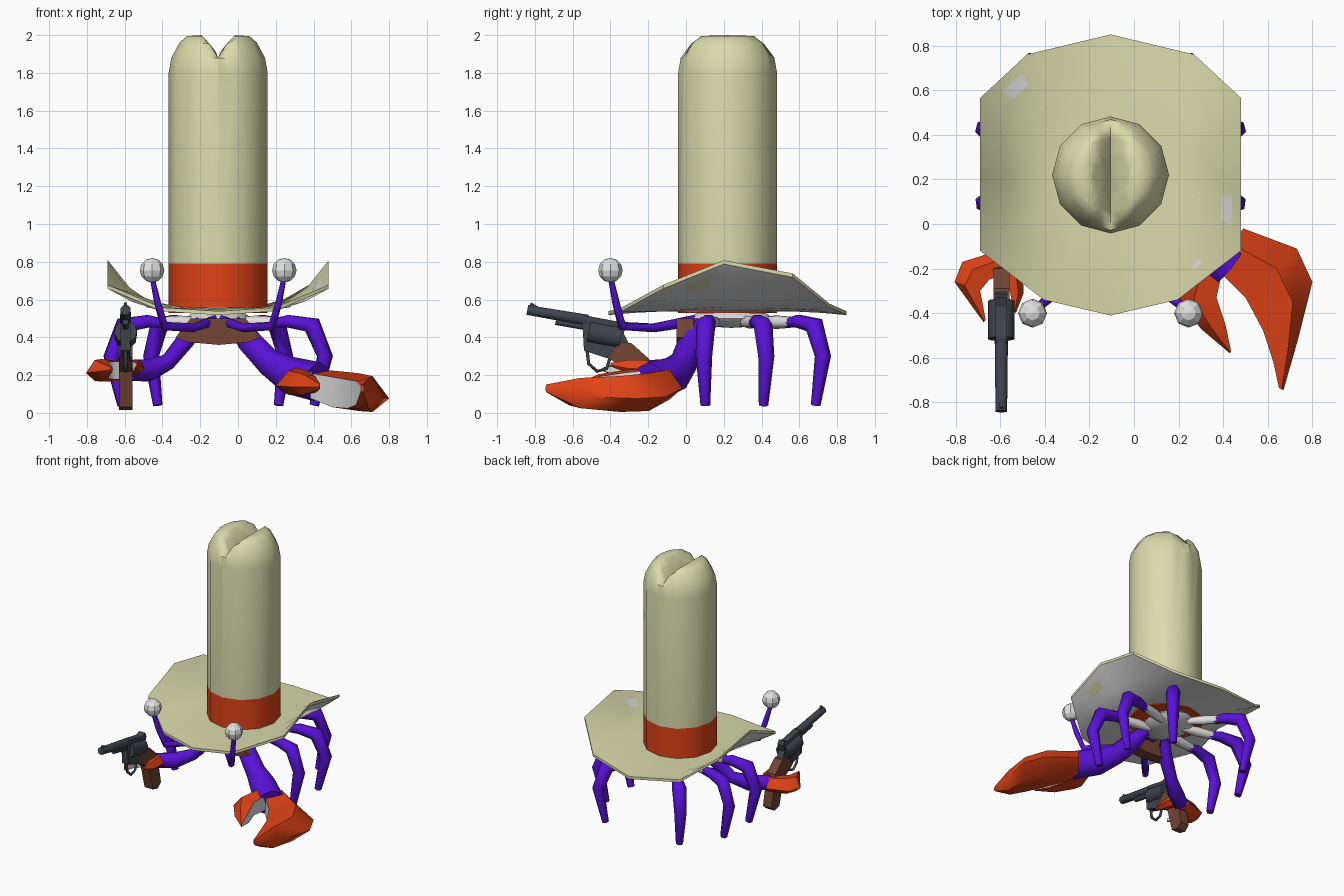
import bpy, bmesh, math
from mathutils import Vector as V

if "Cube" in bpy.data.objects:
    bpy.data.objects.remove(bpy.data.objects["Cube"])

CX, CY = -0.105, 0.22          # hat axis


def material(name, rgb):
    m = bpy.data.materials.new(name)
    m.diffuse_color = (*rgb, 1)
    m.use_nodes = True
    m.node_tree.nodes["Principled BSDF"].inputs["Base Color"].default_value = m.diffuse_color
    return m


CREAM = material("cream felt", (0.70, 0.71, 0.41))
RED = material("orange red", (0.74, 0.055, 0.008))
PURPLE = material("purple shell", (0.10, 0.006, 0.68))
WHITE = material("pale white", (0.75, 0.75, 0.75))
STEEL = material("dark steel", (0.05, 0.058, 0.075))
BROWN = material("brown", (0.17, 0.06, 0.035))


def finish(name, bm, mats, angle=40):
    bmesh.ops.recalc_face_normals(bm, faces=bm.faces)
    me = bpy.data.meshes.new(name)
    for f in bm.faces:
        f.smooth = angle > 0
    bm.to_mesh(me)
    bm.free()
    for m in mats:
        me.materials.append(m)
    if angle:
        me.set_sharp_from_angle(angle=math.radians(angle))
    ob = bpy.data.objects.new(name, me)
    bpy.context.collection.objects.link(ob)
    return ob


def loft(bm, rings, caps=True):
    """Skin a list of closed rings; returns faces grouped by ring position."""
    vs = [[bm.verts.new(p) for p in r] for r in rings]
    n = len(rings[0])
    sides = {i: [] for i in range(n)}
    for a, b in zip(vs, vs[1:]):
        for i in range(n):
            j = (i + 1) % n
            sides[i].append(bm.faces.new((a[i], a[j], b[j], b[i])))
    if caps:
        bm.faces.new(vs[0])
        bm.faces.new(vs[-1])
    return sides


def tube(name, pts, radii, mat, sides=6, angle=65):
    pts = [V(p) for p in pts]
    ref = (pts[-1] - pts[0]).cross(pts[1] - pts[0])
    if ref.length < 1e-4:
        ref = (pts[-1] - pts[0]).orthogonal()
    ref.normalize()
    rings = []
    for i, (p, r) in enumerate(zip(pts, radii)):
        t = (pts[min(i + 1, len(pts) - 1)] - pts[max(i - 1, 0)]).normalized()
        u = t.cross(ref).normalized()
        w = u.cross(t)
        rings.append([p + r * (u * math.cos(a) + w * math.sin(a))
                      for a in (math.tau * (k + 0.5) / sides for k in range(sides))])
    bm = bmesh.new()
    loft(bm, rings)
    return finish(name, bm, [mat], angle)


def prism(name, outline, axis, lo, hi, mat):
    """Extrude a 2D outline along x (outline y,z) or y (outline x,z)."""
    put = (lambda d, a, b: (d, a, b)) if axis == "x" else (lambda d, a, b: (a, d, b))
    bm = bmesh.new()
    loft(bm, [[put(d, *p) for p in outline] for d in (lo, hi)])
    return finish(name, bm, [mat], 0)


def circle(r, z, n=12):
    return [(CX + r * math.sin(math.tau * k / n), CY + r * math.cos(math.tau * k / n), z)
            for k in range(n)]


# Hat crown with band, rounded top and a crease running front to back
bm = bmesh.new()
loft(bm, [circle(*p) for p in ((0.262, 0.53), (0.262, 0.79), (0.262, 1.8), (0.248, 1.88),
                               (0.205, 1.96), (0.165, 1.995), (0.08, 2.0), (0.02, 2.0))])
for dx in (-0.09, -0.045, 0, 0.045, 0.09):
    top = [f for f in bm.faces if f.calc_center_median().z > 1.81]
    geom = set(top) | {e for f in top for e in f.edges} | {v for f in top for v in f.verts}
    bmesh.ops.bisect_plane(bm, geom=list(geom), plane_co=(CX + dx, 0, 0), plane_no=(1, 0, 0))
for v in bm.verts:
    d = abs(v.co.x - CX)
    if d < 0.089:
        v.co.z = min(v.co.z, 1.88 + 0.12 * (d / 0.09) ** 0.7)
for f in bm.faces:
    f.material_index = int(f.calc_center_median().z < 0.79)
finish("hat_crown", bm, [CREAM, RED], 50)

# Brim: flat near the crown, curled up at both sides, pale underneath
half = [(0, 0.85, 0.53), (0.375, 0.76, 0.57), (0.585, 0.565, 0.73), (0.585, 0.2, 0.80),
        (0.585, -0.12, 0.67), (0.30, -0.34, 0.55), (0, -0.41, 0.53)]
edge = [V((CX + x, y, z)) for x, y, z in half]
edge += [V((CX - x, y, z)) for x, y, z in half[-2:0:-1]]
base = [V(p) for p in circle(0.255, 0.55)]


def brim_ring(t, dz):
    ring = []
    for a, b in zip(base, edge):
        p = a.lerp(b, t)
        p.z = a.z + (b.z - a.z) * t ** 2 + dz
        ring.append(p)
    return ring


bm = bmesh.new()
steps = (0, 0.3, 0.65, 1)
loft(bm, [brim_ring(t, 0.008) for t in steps] +
     [brim_ring(t, -0.012) for t in reversed(steps)])
bm.faces.ensure_lookup_table()
for i, f in enumerate(bm.faces):
    f.material_index = int(i >= 48 and i != 84)
finish("hat_brim", bm, [CREAM, WHITE], 40)

# Body under the hat
bm = bmesh.new()
bmesh.ops.create_uvsphere(bm, u_segments=12, v_segments=6, radius=1)
for v in bm.verts:
    v.co = (CX + 0.17 * v.co.x, 0.24 + 0.22 * v.co.y, 0.50 + 0.05 * v.co.z)
finish("body", bm, [WHITE], 60)

# Brown mouth plate
prism("mouth_plate", [(-0.33, 0.40), (-0.27, 0.375), (-0.10, 0.36), (0.06, 0.375),
                      (0.12, 0.40), (0.04, 0.50), (-0.25, 0.50)], "y", -0.05, 0.04, BROWN)

# Walking legs and eyes, mirrored about the hat axis
for s, side in ((1, "right"), (-1, "left")):
    for row, start, knee in (("front", (0, 0.17), (0.565, 0.095)),
                             ("middle", (0, 0.28), (0.565, 0.425)),
                             ("back", (0, 0.34), (0.355, 0.725))):
        def at(t, z):
            return (CX + s * (start[0] + t * (knee[0] - start[0])),
                    start[1] + t * (knee[1] - start[1]), z)
        tube(f"{row}_leg_socket_{side}", [at(0.15, 0.48), at(0.35, 0.48), at(0.55, 0.48)],
             (0.025, 0.036, 0.03), WHITE)
        tube(f"{row}_leg_{side}", [at(0.5, 0.475), at(0.66, 0.485), at(0.88, 0.465),
                                   at(1.0, 0.30), at(0.9, 0.04)],
             (0.025, 0.038, 0.052, 0.044, 0.026), PURPLE)
    tube(f"eye_stalk_{side}", [(CX + s * x, y, z) for x, y, z in
                               ((0.02, 0.05, 0.49), (0.13, -0.17, 0.45), (0.285, -0.34, 0.46),
                                (0.32, -0.37, 0.58), (0.35, -0.40, 0.72))],
         (0.03, 0.024, 0.024, 0.02, 0.014), PURPLE)
    bm = bmesh.new()
    bmesh.ops.create_uvsphere(bm, u_segments=8, v_segments=6, radius=0.065)
    bmesh.ops.translate(bm, verts=bm.verts, vec=(CX + s * 0.35, -0.40, 0.755))
    finish(f"eye_{side}", bm, [WHITE], 0)


# Claw fingers: rows are outer x, y, inner x, y, centre z, half height
def finger(name, rows):
    rings = []
    for ox, oy, ix, iy, z, h in rows:
        mx, my = ox * 0.6 + ix * 0.4, oy * 0.6 + iy * 0.4
        rings.append([(ox, oy, z - 0.25 * h), (mx, my, z + h), (ix, iy, z + 0.8 * h),
                      (ix, iy, z - 0.8 * h), (mx, my, z - h)])
    bm = bmesh.new()
    for f in loft(bm, rings)[2]:
        f.material_index = 1
    finish(name, bm, [RED, WHITE], 50)


finger("big_claw_outer", [(0.49, -0.02, 0.36, -0.19, 0.15, 0.08),
                          (0.73, -0.11, 0.50, -0.33, 0.11, 0.10),
                          (0.80, -0.26, 0.58, -0.48, 0.10, 0.095),
                          (0.735, -0.52, 0.625, -0.62, 0.105, 0.08),
                          (0.67, -0.745, 0.65, -0.735, 0.13, 0.02)])
finger("big_claw_inner", [(0.25, -0.18, 0.40, -0.19, 0.17, 0.07),
                          (0.20, -0.34, 0.37, -0.33, 0.16, 0.065),
                          (0.30, -0.47, 0.41, -0.45, 0.15, 0.055),
                          (0.43, -0.58, 0.435, -0.57, 0.14, 0.015)])
finger("small_claw_outer", [(-0.61, -0.12, -0.55, -0.21, 0.22, 0.05),
                            (-0.77, -0.17, -0.65, -0.25, 0.225, 0.06),
                            (-0.805, -0.26, -0.69, -0.30, 0.225, 0.055),
                            (-0.675, -0.44, -0.665, -0.43, 0.23, 0.012)])
finger("small_claw_inner", [(-0.50, -0.20, -0.58, -0.20, 0.24, 0.04),
                            (-0.495, -0.31, -0.555, -0.31, 0.245, 0.035),
                            (-0.53, -0.40, -0.54, -0.39, 0.255, 0.01)])

# Claw arms
tube("big_claw_arm", [(-0.02, 0.10, 0.48), (0.06, 0.03, 0.38), (0.16, -0.01, 0.27),
                      (0.27, -0.07, 0.20), (0.42, -0.19, 0.165)],
     (0.04, 0.07, 0.075, 0.10, 0.105), PURPLE, 8)
tube("small_claw_arm", [(-0.20, 0.10, 0.48), (-0.28, 0.02, 0.38), (-0.37, -0.03, 0.27),
                        (-0.47, -0.10, 0.225), (-0.59, -0.19, 0.225)],
     (0.035, 0.05, 0.045, 0.06, 0.055), PURPLE, 8)

# Revolver held in the small claw
GX = -0.595
prism("gun_frame", [(-0.55, 0.50), (-0.53, 0.515), (-0.37, 0.485), (-0.33, 0.50), (-0.315, 0.47),
                    (-0.33, 0.42), (-0.30, 0.36), (-0.42, 0.29), (-0.54, 0.33)],
      "x", GX - 0.026, GX + 0.026, STEEL)
prism("gun_grip", [(-0.42, 0.295), (-0.35, 0.375), (-0.29, 0.37), (-0.20, 0.29), (-0.15, 0.05),
                   (-0.19, 0.015), (-0.25, 0.03), (-0.30, 0.22)],
      "x", GX - 0.036, GX + 0.036, BROWN)
tube("gun_cylinder", [(GX, -0.515, 0.43), (GX, -0.345, 0.40)], (0.06, 0.06), STEEL, 10, 40)
tube("gun_barrel", [(GX, -0.52, 0.49), (GX, -0.84, 0.545)], (0.032, 0.028), STEEL, 8, 50)
tube("ejector_rod", [(GX, -0.53, 0.455), (GX, -0.69, 0.483)], (0.018, 0.018), STEEL, 6, 65)
prism("front_sight", [(-0.83, 0.565), (-0.82, 0.585), (-0.78, 0.56)],
      "x", GX - 0.008, GX + 0.008, STEEL)
tube("trigger_guard", [(GX, -0.525, 0.34), (GX, -0.515, 0.26), (GX, -0.47, 0.22),
                       (GX, -0.42, 0.235), (GX, -0.40, 0.30)], [0.01] * 5, STEEL)
